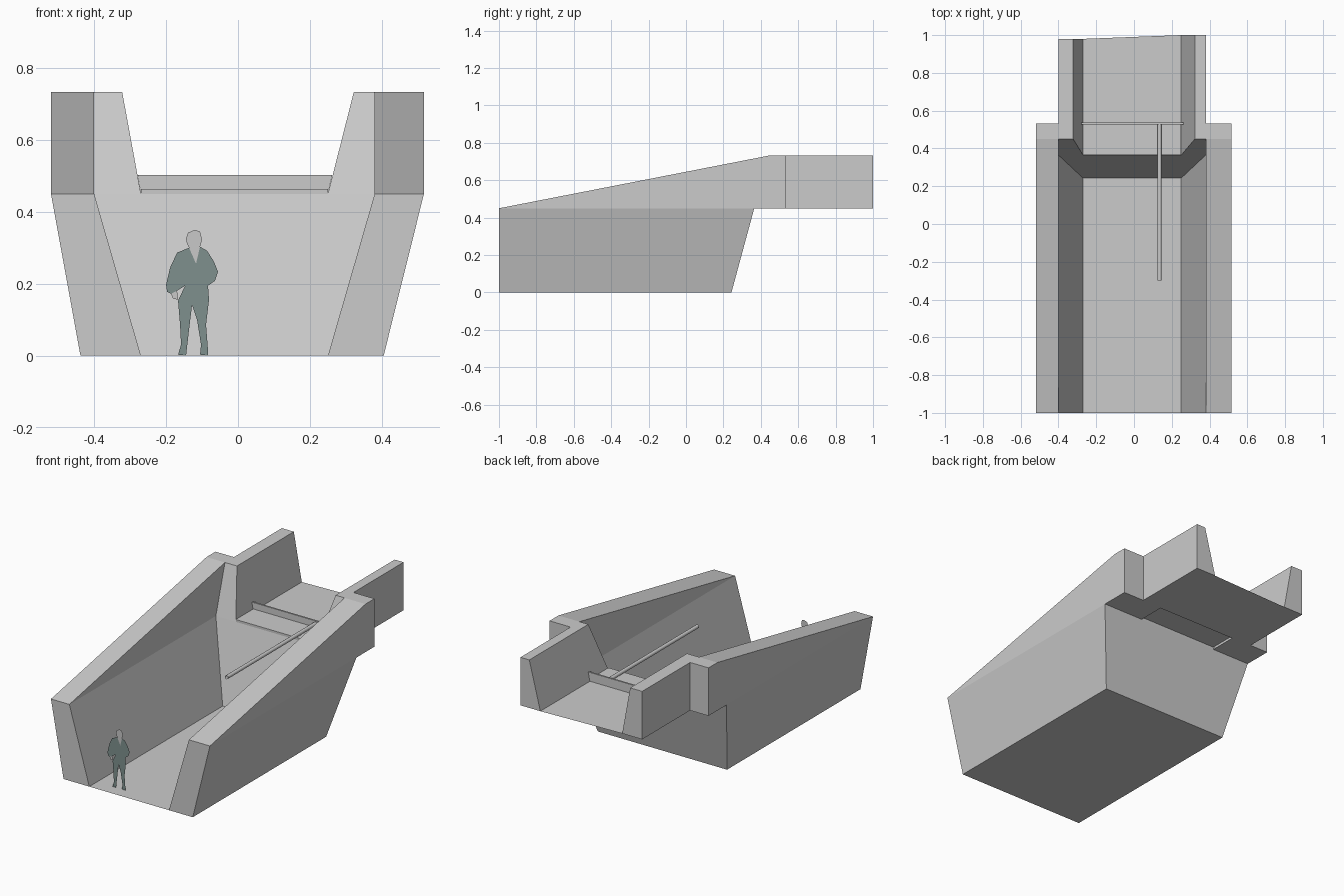
import bpy, bmesh, math

if "Cube" in bpy.data.objects:
    bpy.data.objects.remove(bpy.data.objects["Cube"])


def material(name, rgb):
    m = bpy.data.materials.new(name)
    m.diffuse_color = (*rgb, 1)
    m.use_nodes = True
    m.node_tree.nodes["Principled BSDF"].inputs["Base Color"].default_value = m.diffuse_color
    return m


CONCRETE = material("concrete_grey", (0.60, 0.60, 0.60))
CLOTH = material("teal_clothing", (0.21, 0.28, 0.27))
SKIN = material("pale_grey", (0.58, 0.58, 0.58))


def build(name, faces, mat):
    """Object from a list of polygons, with shared corners welded."""
    bm = bmesh.new()
    for f in faces:
        bm.faces.new([bm.verts.new(p) for p in f])
    bmesh.ops.remove_doubles(bm, verts=bm.verts, dist=1e-5)
    bmesh.ops.recalc_face_normals(bm, faces=bm.faces)
    me = bpy.data.meshes.new(name)
    bm.to_mesh(me)
    bm.free()
    me.materials.append(mat)
    ob = bpy.data.objects.new(name, me)
    bpy.context.collection.objects.link(ob)
    return ob


# Shared levels: z of the channel floor and wall top, y of the end slope and step
Z1, Z2 = 0.45, 0.733
YA, YB, YC, YS = 0.243, 0.365, 0.45, 0.533


def side_wall(name, x0, xo, xi, xf, xt, ye):
    """x0 outer foot, xo outer top, xi inner top, xf floor edge, xt channel top, ye rear end."""
    lo = lambda x, y: (x, y, Z1)
    hi = lambda x, y: (x, y, Z2)
    g = lambda x, y: (x, y, 0)
    return build(name, [
        [g(x0, -1), g(xf, -1), lo(xi, -1), lo(xo, -1)],                    # front end
        [g(x0, -1), lo(xo, -1), lo(xo, YB), g(x0, YA)],                    # outer, lower
        [lo(xo, -1), hi(xo, YC), hi(xo, YS), lo(xo, YS), lo(xo, YB)],      # outer, upper
        [lo(xo, -1), lo(xi, -1), hi(xi, YC), hi(xo, YC)],                  # sloping top
        [g(xf, -1), lo(xi, -1), lo(xi, YB), g(xf, YA)],                    # inner, lower
        [lo(xi, -1), lo(xi, YB), hi(xi, YC)],                              # inner, upper
        [lo(xf, YB), lo(xi, YB), hi(xi, YC), hi(xt, YC)],                  # shoulder
        [hi(xo, YC), hi(xi, YC), hi(xt, YC), hi(xt, ye), hi(xi, ye),
         hi(xi, YS), hi(xo, YS)],                                          # flat top
        [lo(xo, YS), lo(xi, YS), hi(xi, YS), hi(xo, YS)],                  # step
        [lo(xi, YS), lo(xi, ye), hi(xi, ye), hi(xi, YS)],                  # channel outer
        [lo(xf, YB), hi(xt, YC), hi(xt, ye), lo(xf, ye)],                  # channel inner
        [lo(xf, ye), lo(xi, ye), hi(xi, ye), hi(xt, ye)],                  # rear end
        [lo(xo, YB), lo(xf, YB), lo(xf, ye), lo(xi, ye), lo(xi, YS), lo(xo, YS)],
    ], CONCRETE)


L, R = -0.27, 0.25
side_wall("left_wall", -0.438, -0.52, -0.40, L, -0.322, 0.98)
side_wall("right_wall", 0.405, 0.517, 0.38, R, 0.322, 1.0)

# Basin floor, sloping end wall and upper channel floor
build("basin_floor", [[(-0.438, -1, 0), (0.405, -1, 0), (0.405, YA, 0), (-0.438, YA, 0)]], CONCRETE)
build("end_wall", [[(-0.438, YA, 0), (0.405, YA, 0), (0.517, YB, Z1), (-0.52, YB, Z1)]], CONCRETE)
build("channel_floor", [[(L, YS, Z1), (R, YS, Z1), (R, 1.0, Z1), (L, 0.98, Z1)]], CONCRETE)

# Slightly raised sill in front of the board
ZT = 0.464
build("raised_sill", [
    [(L, YB, ZT), (R, YB, ZT), (R, YS, ZT), (L, YS, ZT)],
    [(L, YB, Z1), (R, YB, Z1), (R, YB, ZT), (L, YB, ZT)],
], CONCRETE)

# Weir board, flared to meet the leaning walls
sec = [(L, Z1), (R, Z1), (R + 0.012, 0.502), (L - 0.009, 0.502)]
f = [(x, 0.528, z) for x, z in sec]
b = [(x, 0.538, z) for x, z in sec]
build("weir_board", [f, b] + [[f[i], f[(i + 1) % 4], b[(i + 1) % 4], b[i]] for i in range(4)], CONCRETE)

# Open-ended pipe reaching out over the basin
N, r = 16, 0.011
ring = [(0.135 + r * math.cos(2 * math.pi * i / N), 0.485 + r * math.sin(2 * math.pi * i / N)) for i in range(N)]
pipe = build("pipe", [[(*p, y)[0:1] + (y, p[1]) for p, y in
                       ((ring[i], -0.3), (ring[(i + 1) % N], -0.3), (ring[(i + 1) % N], 0.53), (ring[i], 0.53))]
                      for i in range(N)], CONCRETE)
for p in pipe.data.polygons:
    p.use_smooth = True


# Flat standing figure for scale (outline in 1/360 units, relative to x = 0, z = 0)
def cutout(name, pts, mat):
    return build(name, [[(x / 360, -0.93, z / 360) for x, z in pts]], mat)


cutout("figure_clothing", [
    (-49, 108), (-61, 103), (-68, 88), (-72, 71), (-71, 64), (-67, 62), (-61, 65), (-53, 70), (-60, 55),
    (-58, 31), (-57, 11), (-60, 1), (-52, 0), (-49, 26), (-46, 51), (-41, 36), (-37, 11), (-38, 1),
    (-30, 0), (-30, 5), (-32, 31), (-29, 56), (-30, 70), (-23, 75), (-20, 84), (-24, 94), (-31, 105),
    (-38, 109), (-42, 92)], CLOTH)
cutout("figure_head", [
    (-42, 92), (-38, 109), (-36, 116), (-38, 124), (-43, 126), (-50, 123), (-52, 117), (-51, 112),
    (-49, 108)], SKIN)
cutout("figure_hand", [(-67, 62), (-61, 65), (-60, 56), (-65, 57)], SKIN)
